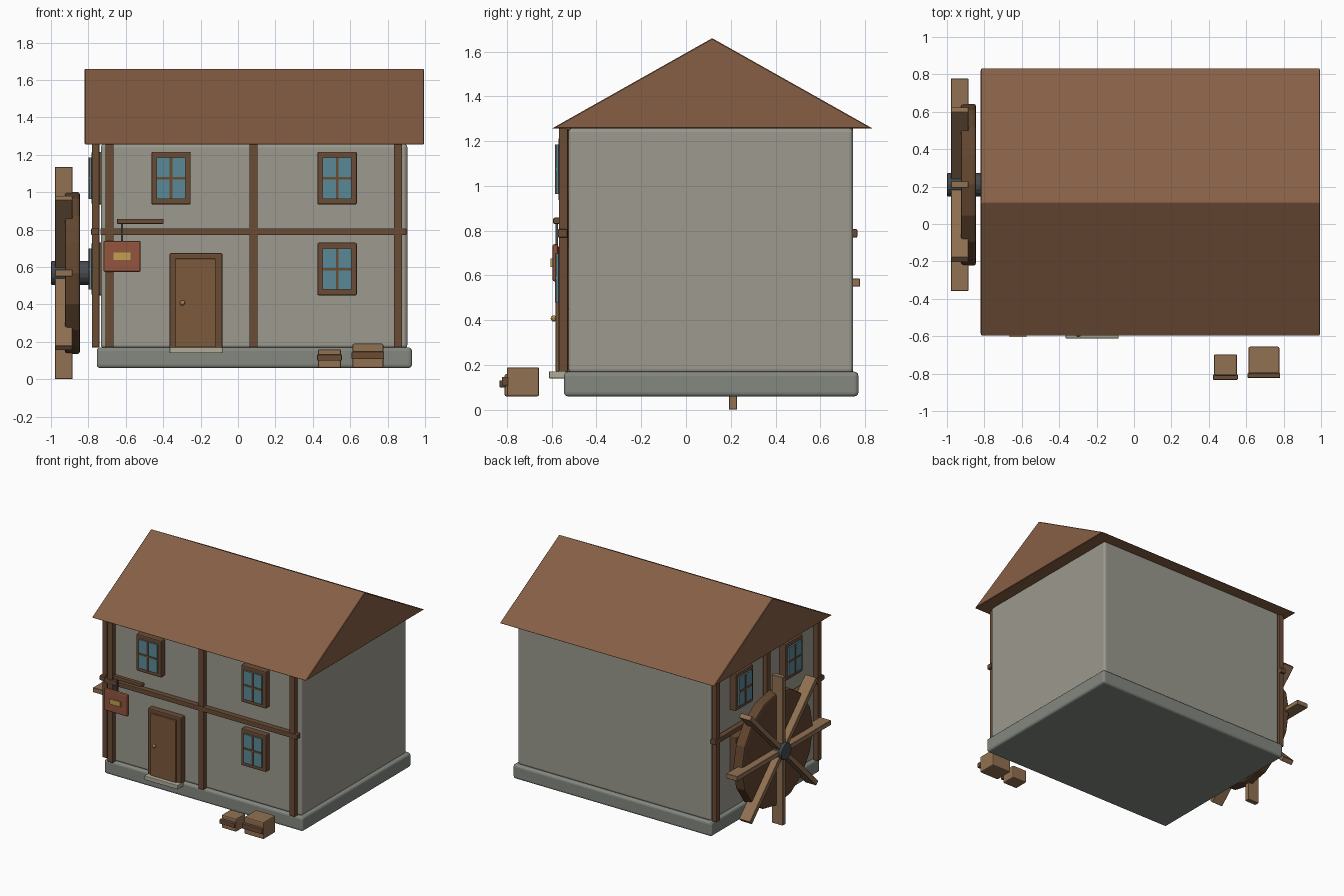
import bpy, bmesh, math
from mathutils import Matrix

if "Cube" in bpy.data.objects:
    bpy.data.objects.remove(bpy.data.objects["Cube"])


def material(name, hexcol):
    rgb = [int(hexcol[i:i + 2], 16) / 255 for i in (0, 2, 4)]
    m = bpy.data.materials.new(name)
    m.diffuse_color = [c / 12.92 if c < 0.04 else ((c + 0.055) / 1.055) ** 2.4 for c in rgb] + [1]
    m.use_nodes = True
    m.node_tree.nodes["Principled BSDF"].inputs["Base Color"].default_value = m.diffuse_color
    return m


PLASTER = material("plaster", "9c9a8e")
STONE = material("stone", "848880")
ROOF = material("roof_brown", "875f45")
TIMBER = material("timber", "6a4c35")
DOOR = material("door_wood", "7d5a3c")
PALE = material("pale_wood", "917152")
WHEEL = material("wheel_wood", "62462f")
GLASS = material("glass", "5a8a96")
IRON = material("iron", "454b50")
BRASS = material("brass", "c0a050")
RED = material("sign_red", "94553f")
SLAB = material("slab", "b0ac98")


def finish(bm, name, mat, bevel=0, segments=2):
    bmesh.ops.recalc_face_normals(bm, faces=bm.faces)
    me = bpy.data.meshes.new(name)
    bm.to_mesh(me)
    bm.free()
    me.materials.append(mat)
    ob = bpy.data.objects.new(name, me)
    bpy.context.collection.objects.link(ob)
    if bevel:
        mod = ob.modifiers.new("bevel", "BEVEL")
        mod.width, mod.segments = bevel, segments
        mod.limit_method = 'ANGLE'
    return ob


def box(name, x, y, z, mat, bevel=0.005, segments=2):
    bm = bmesh.new()
    bmesh.ops.create_cube(bm, size=1)
    for v in bm.verts:
        v.co = [(r[0] + r[1]) / 2 + c * (r[1] - r[0]) for r, c in zip((x, y, z), v.co)]
    return finish(bm, name, mat, bevel, segments)


def cyl(name, x0, x1, y, z, r, n, mat, bevel=0, turn=0):
    """Cylinder lying along x."""
    bm = bmesh.new()
    bmesh.ops.create_cone(bm, cap_ends=True, segments=n, radius1=r, radius2=r, depth=x1 - x0,
                          matrix=Matrix.Translation(((x0 + x1) / 2, y, z))
                          @ Matrix.Rotation(turn, 4, 'X') @ Matrix.Rotation(math.pi / 2, 4, 'Y'))
    return finish(bm, name, mat, bevel)


def on_wall(side, name, u, d, z, mat, bevel=0.004):
    """Box on the front or left wall: u runs along the wall, d points outward."""
    if side == "front":
        return box(name, u, (-0.525 - d[1], -0.525 - d[0]), z, mat, bevel)
    return box(name, (-0.738 - d[1], -0.738 - d[0]), u, z, mat, bevel)


def window(side, name, u, z):
    on_wall(side, name + "_frame", (u - 0.105, u + 0.105), (-0.015, 0.045), (z - 0.141, z + 0.141), TIMBER, 0.007)
    on_wall(side, name + "_glass", (u - 0.078, u + 0.078), (0.03, 0.056), (z - 0.11, z + 0.11), GLASS, 0)
    on_wall(side, name + "_mullion", (u - 0.007, u + 0.007), (0.05, 0.06), (z - 0.11, z + 0.11), TIMBER, 0)
    on_wall(side, name + "_crossbar", (u - 0.078, u + 0.078), (0.05, 0.06), (z - 0.007, z + 0.007), TIMBER, 0)


# House body
box("foundation", (-0.755, 0.93), (-0.545, 0.77), (0.06, 0.17), STONE, 0.018, 3)
box("walls", (-0.733, 0.905), (-0.525, 0.747), (0.165, 1.258), PLASTER, 0.018, 3)

# Gabled roof prism
bm = bmesh.new()
tri = [bm.verts.new((-0.82, y, z)) for y, z in ((-0.6, 1.256), (0.835, 1.256), (0.117, 1.66))]
face = bm.faces.new(tri)
ext = bmesh.ops.extrude_face_region(bm, geom=[face])
bmesh.ops.translate(bm, verts=[v for v in ext["geom"] if isinstance(v, bmesh.types.BMVert)], vec=(1.815, 0, 0))
finish(bm, "roof", ROOF, 0.004, 1)

# Timber framing and windows on front and left walls
for side, posts, beam in (("front", (-0.687, 0.083, 0.856), (-0.735, 0.9)),
                          ("left", (-0.505, 0.11, 0.725), (-0.555, 0.765))):
    for i, u in enumerate(posts):
        on_wall(side, f"{side}_post_{i}", (u - 0.022, u + 0.022), (0.003, 0.043), (0.17, 1.257), TIMBER)
    on_wall(side, side + "_beam", beam, (0.005, 0.047), (0.77, 0.807), TIMBER)
window("front", "upper_left_window", -0.358, 1.075)
window("front", "upper_right_window", 0.53, 1.075)
window("front", "lower_right_window", 0.53, 0.589)
for i, u in enumerate((-0.19, 0.41)):
    window("left", f"side_upper_window_{i}", u, 1.075)
    window("left", f"side_lower_window_{i}", u, 0.589)

# Door
on_wall("front", "door_frame", (-0.366, -0.083), (-0.015, 0.045), (0.165, 0.674), TIMBER, 0.007)
on_wall("front", "door", (-0.335, -0.12), (0.03, 0.057), (0.17, 0.645), DOOR)
bm = bmesh.new()
bmesh.ops.create_icosphere(bm, subdivisions=2, radius=0.014, matrix=Matrix.Translation((-0.297, -0.591, 0.408)))
finish(bm, "door_knob", BRASS)
box("door_step", (-0.366, -0.083), (-0.612, -0.535), (0.14, 0.172), SLAB, 0.004)

# Hanging sign
box("sign_bracket", (-0.647, -0.398), (-0.593, -0.562), (0.83, 0.858), TIMBER)
box("sign_hanger", (-0.626, -0.614), (-0.584, -0.572), (0.73, 0.84), IRON, 0)
box("sign_board", (-0.72, -0.52), (-0.597, -0.57), (0.573, 0.74), RED, 0.01)
box("sign_plate", (-0.666, -0.575), (-0.605, -0.59), (0.638, 0.677), BRASS, 0)

# Crates
for name, x, y, z, band in (("small_crate", (0.427, 0.551), (-0.81, -0.697), (0.06, 0.16), (0.1, 0.132)),
                            ("large_crate", (0.612, 0.777), (-0.8, -0.656), (0.06, 0.19), (0.108, 0.147))):
    box(name, x, y, z, PALE, 0.008)
    box(name + "_band", (x[0] - 0.004, x[1] + 0.004), (y[0] - 0.023, y[0] + 0.005), band, TIMBER, 0.004)

# Water wheel
WY, WZ = 0.21, 0.568
cyl("wheel_disc", -0.925, -0.845, WY, WZ, 0.432, 16, WHEEL, 0.012)
cyl("wheel_axle", -1.0, -0.73, WY, WZ, 0.063, 16, IRON, 0.006)
for i in range(8):
    p = box(f"paddle_{i}", (-0.979, -0.885), (-0.018, 0.018), (0.03, 0.567), PALE, 0.002, 1)
    p.data.transform(Matrix.Translation((0, WY, WZ)) @ Matrix.Rotation(i * math.pi / 4, 4, 'X'))
